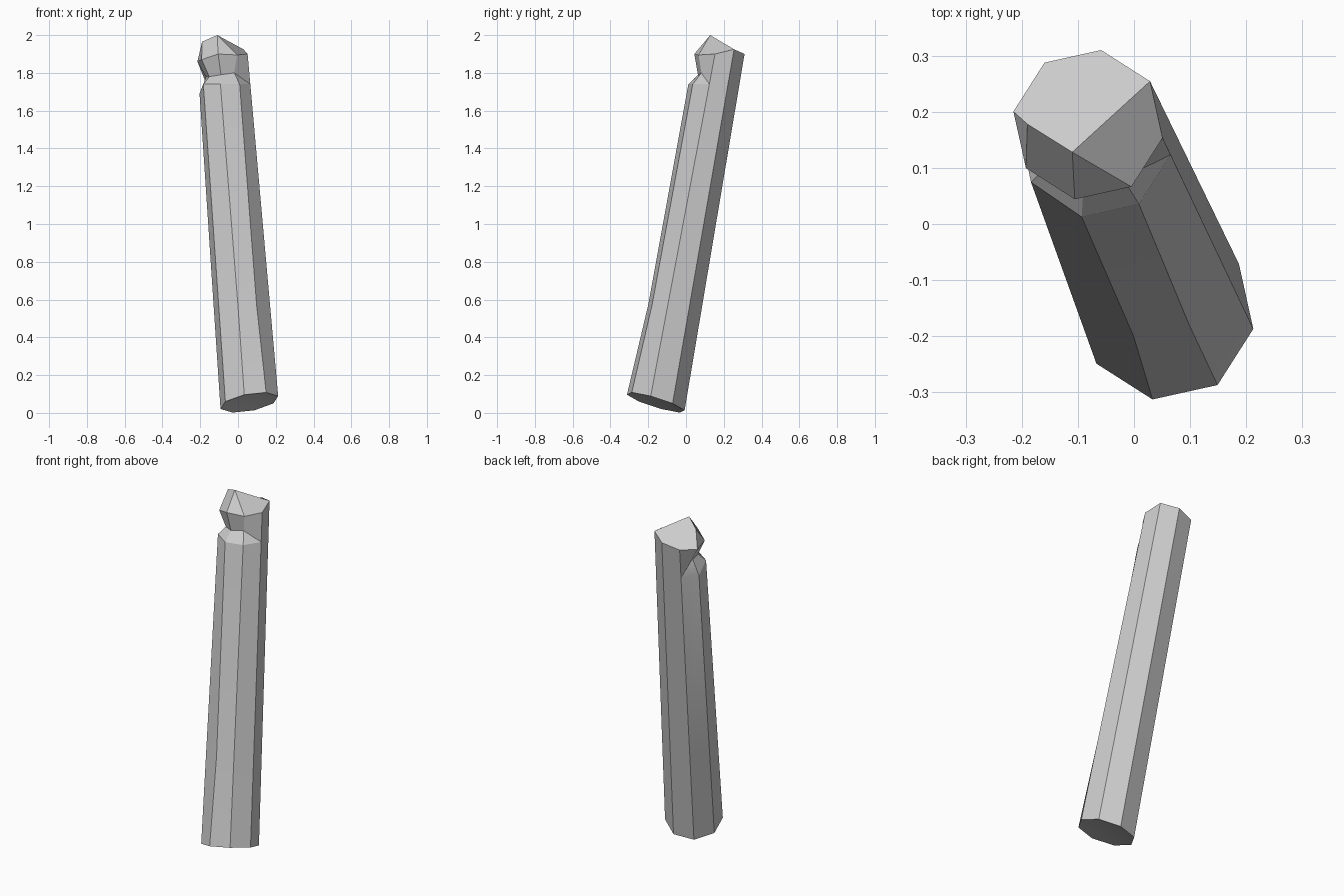
import bpy
import bmesh
from math import radians, cos, sin
from mathutils import Vector

cube = bpy.data.objects.get("Cube")
if cube:
    bpy.data.objects.remove(cube)

SIDES = 8
FRONT_LEFT, FRONT, FRONT_RIGHT, RIGHT, BACK_RIGHT, BACK, BACK_LEFT, LEFT = range(SIDES)


def octagon(centre, radius):
    """Eight points around a centre, starting at the front left corner."""
    points = []
    for i in range(SIDES):
        angle = radians(215 + 45 * i)
        points.append(Vector(centre) + radius * Vector((cos(angle), sin(angle), 0)))
    return points


# Slanted foot
foot_centre = Vector((0.06, -0.16, 0.055))
foot = octagon(foot_centre, 0.155)
for p in foot:
    d = p - foot_centre
    p.z += 0.17 * d.x - 0.3 * d.y

# Rim of the head
head_centre = Vector((-0.082, 0.177, 1.89))
head = octagon(head_centre, 0.135)
for p, z in zip(head, (1.87, 1.9, 1.895, 1.9, 1.925, 1.9, 1.875, 1.86)):
    p.z = z


def on_shaft(i, z, pinch=1.0):
    """Point at height z on a corner edge, pulled towards the axis."""
    edge = foot[i].lerp(head[i], (z - foot[i].z) / (head[i].z - foot[i].z))
    t = (z - foot_centre.z) / (head_centre.z - foot_centre.z)
    return foot_centre.lerp(head_centre, t).lerp(edge, pinch)


# Slightly hollowed shaft and the notch cut around the front
notched = {FRONT_LEFT: 1.78, FRONT: 1.79, FRONT_RIGHT: 1.8, LEFT: 1.78}
lip_height = {LEFT: 1.69, BACK_LEFT: 1.69}
middle = [on_shaft(i, 0.57, 0.88 if i in (FRONT, FRONT_RIGHT) else 1) for i in range(SIDES)]
lip = [on_shaft(i, lip_height.get(i, 1.74)) for i in range(SIDES)]

bm = bmesh.new()


def add_ring(points):
    return [bm.verts.new(p) for p in points]


rings = [add_ring(r) for r in (foot, middle, lip)]
rings.append([bm.verts.new(on_shaft(i, notched[i], 0.7)) if i in notched else rings[-1][i]
              for i in range(SIDES)])
rings.append(add_ring(head))


def add_face(*verts):
    unique = list(dict.fromkeys(verts))
    if len(unique) > 2:
        bm.faces.new(unique)


for low, high in zip(rings, rings[1:]):
    for i in range(SIDES):
        j = (i + 1) % SIDES
        add_face(low[i], low[j], high[j], high[i])

# Faceted crown
rim = rings[-1]
shoulder = bm.verts.new((-0.19, 0.178, 1.965))
peak = bm.verts.new((-0.11, 0.128, 2))
add_face(rim[LEFT], rim[FRONT_LEFT], shoulder)
add_face(rim[FRONT_LEFT], rim[FRONT], peak, shoulder)
add_face(rim[FRONT], rim[FRONT_RIGHT], peak)
add_face(rim[FRONT_RIGHT], rim[RIGHT], rim[BACK_RIGHT], peak)
add_face(peak, *rim[BACK_RIGHT:], shoulder)

# Shallow dished underside
dish = bm.verts.new(foot_centre + Vector((0, 0, 0.02)))
for i in range(SIDES):
    add_face(rings[0][(i + 1) % SIDES], rings[0][i], dish)

bmesh.ops.recalc_face_normals(bm, faces=bm.faces)
mesh = bpy.data.meshes.new("notched_post")
bm.to_mesh(mesh)
bm.free()

# Plain grey finish
grey = bpy.data.materials.new("light_grey")
grey.use_nodes = True
colour = (0.6, 0.6, 0.6, 1)
grey.diffuse_color = colour
grey.node_tree.nodes["Principled BSDF"].inputs["Base Color"].default_value = colour
mesh.materials.append(grey)

post = bpy.data.objects.new("notched_post", mesh)
bpy.context.collection.objects.link(post)
bpy.context.view_layer.objects.active = post
post.select_set(True)
bpy.ops.object.shade_smooth_by_angle(angle=radians(25))
